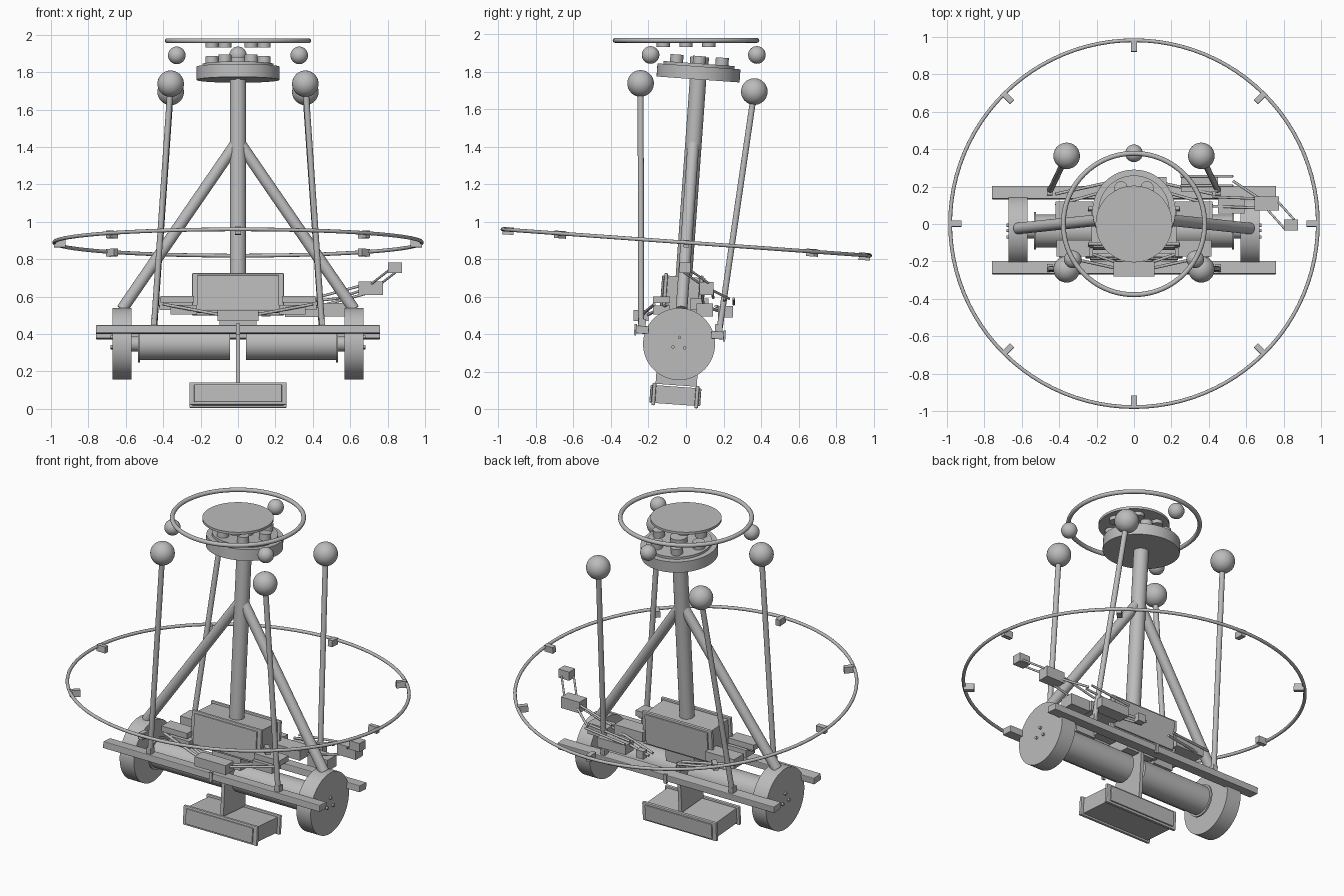
import bpy
from math import radians, cos, sin, pi
from mathutils import Matrix, Vector

cube = bpy.data.objects.get("Cube")
if cube:
    bpy.data.objects.remove(cube, do_unlink=True)

grey = bpy.data.materials.new("plain_grey")
grey.use_nodes = True
grey.diffuse_color = (0.5, 0.5, 0.5, 1)
grey.node_tree.nodes["Principled BSDF"].inputs["Base Color"].default_value = (0.5, 0.5, 0.5, 1)

WORLD = Matrix.Identity(4)
# The whole chassis leans back about the wheel axle
LEAN = Matrix.Translation((0, -0.037, 0.348)) @ Matrix.Rotation(radians(-4.1), 4, 'X')


def finish(name, matrix, smooth=True):
    ob = bpy.context.object
    ob.name = name
    ob.data.materials.append(grey)
    if smooth:
        bpy.ops.object.shade_smooth_by_angle(angle=radians(35))
    ob.matrix_world = matrix
    return ob


def box(name, at, size, frame=LEAN, turn=0, bevel=0):
    bpy.ops.mesh.primitive_cube_add(size=1)
    bpy.context.object.data.transform(Matrix.Diagonal((*size, 1)))
    ob = finish(name, frame @ Matrix.Translation(at) @ Matrix.Rotation(turn, 4, 'Z'), False)
    if bevel:
        mod = ob.modifiers.new("rounded_edges", 'BEVEL')
        mod.width = bevel
        mod.segments = 2
    return ob


def rod(name, a, b, radius, frame=LEAN, sides=24):
    a, b = Vector(a), Vector(b)
    bpy.ops.mesh.primitive_cylinder_add(radius=radius, depth=(b - a).length, vertices=sides)
    spin = (b - a).to_track_quat('Z', 'Y').to_matrix().to_4x4()
    return finish(name, frame @ Matrix.Translation((a + b) / 2) @ spin)


def ball(name, at, radius, frame=LEAN):
    bpy.ops.mesh.primitive_uv_sphere_add(radius=radius, segments=32, ring_count=16)
    return finish(name, frame @ Matrix.Translation(at))


def hoop(name, at, radius, thickness, frame=LEAN):
    bpy.ops.mesh.primitive_torus_add(major_radius=radius, minor_radius=thickness,
                                     major_segments=96, minor_segments=12)
    return finish(name, frame @ Matrix.Translation(at))


# Wheels, motors, struts and marker masts, left and right
for side, s in (("left", 1), ("right", -1)):
    rod(f"{side}_wheel", (s * 0.57, 0, 0), (s * 0.67, 0, 0), 0.192, sides=64)
    rod(f"{side}_motor", (s * 0.043, 0, 0), (s * 0.53, 0, 0), 0.088, sides=48)
    rod(f"{side}_motor_flange", (s * 0.525, 0, 0), (s * 0.535, 0, 0), 0.1, sides=48)
    rod(f"{side}_axle", (s * 0.53, 0, 0), (s * 0.57, 0, 0), 0.04)
    for k in range(3):
        a = pi / 2 + k * 2 * pi / 3
        y, z = 0.036 * cos(a), 0.036 * sin(a)
        rod(f"{side}_wheel_bolt_{k}", (s * 0.66, y, z), (s * 0.681, y, z), 0.009, sides=12)
    rod(f"{side}_strut", (0, 0, 1.09), (s * 0.62, 0, 0.185), 0.031)
    for end, e in (("front", -1), ("back", 1)):
        foot, tip = (s * 0.45, e * 0.208, 0.07), (s * 0.36, e * 0.304, 1.372)
        rod(f"{end}_{side}_mast", foot, tip, 0.016)
        ball(f"{end}_{side}_mast_ball", tip, 0.071)
        box(f"{end}_{side}_mast_foot", (s * 0.45, e * 0.205, 0.1), (0.03, 0.04, 0.04))

# Bumper rails
for end, e in (("front", -1), ("back", 1)):
    box(f"{end}_rail", (0, e * 0.201, 0.062), (1.52, 0.07, 0.042), bevel=0.004)
    box(f"{end}_rail_clip", (0, e * 0.238, 0.06), (0.02, 0.012, 0.06))

# Hanging battery and central electronics, both sandwiched between plates
box("keel_plate", (0, 0, -0.06), (0.022, 0.22, 0.32))
box("keel_top_block", (0, 0, 0.12), (0.2, 0.18, 0.08))
for name, z, w, d, h in (("battery", -0.275, 0.52, 0.27, 0.12), ("electronics", 0.265, 0.49, 0.23, 0.215)):
    box(f"{name}_core", (0, 0, z), (w - 0.035, d - 0.05, h - 0.025))
    for end, e in (("front", -1), ("back", 1)):
        box(f"{name}_{end}_plate", (0, e * (d / 2 - 0.02), z), (w, 0.02, h), bevel=0.006)
        box(f"{name}_{end}_cover", (0, e * (d / 2 - 0.005), z), (w - 0.05, 0.012, h - 0.025), bevel=0.005)

# Central post and the tilted lower head
rod("post", (0, 0, 0.15), (0, 0, 1.43), 0.044, sides=32)
rod("lower_head", (0, 0, 1.415), (0, 0, 1.485), 0.222, sides=64)
rod("lower_head_step", (0, 0, 1.485), (0, 0, 1.5), 0.19, sides=64)
rod("lower_head_hub", (0, 0, 1.5), (0, 0, 1.535), 0.05)

# Level upper platform, its ring and three marker balls
rod("upper_platform", (0, 0, 1.955), (0, 0, 1.97), 0.205, WORLD, 64)
hoop("upper_ring", (0, 0, 1.968), 0.378, 0.013, WORLD)
for k in range(6):
    x, y = 0.14 * cos(k * pi / 3), 0.14 * sin(k * pi / 3)
    rod(f"upper_joint_{k}", (x, y, 1.932), (x, y, 1.957), 0.035, WORLD)
    rod(f"lower_joint_{k}", (x, y, 1.495), (x, y, 1.54), 0.035)
for k in range(3):
    a = pi / 2 + k * 2 * pi / 3
    ball(f"head_ball_{k}", (0.378 * cos(a), 0.378 * sin(a), 1.89), 0.047, WORLD)

# Large guard ring with sensor tabs on the inside
hoop("guard_ring", (0, 0, 0.543), 0.983, 0.01)
for k in range(8):
    a = k * pi / 4
    box(f"sensor_{k}", (0.953 * cos(a), 0.953 * sin(a), 0.537), (0.06, 0.03, 0.04), turn=a)

# Folded arms beside the electronics
for side, s in (("left", 1), ("right", -1)):
    box(f"{side}_shoulder_top", (s * 0.325, -0.13, 0.585), (0.18, 0.09, 0.035), WORLD)
    box(f"{side}_shoulder_base", (s * 0.29, -0.13, 0.53), (0.14, 0.09, 0.05), WORLD)
    box(f"{side}_back_module", (s * 0.32, 0.07, 0.56), (0.2, 0.1, 0.06), WORLD)
    for k in (0, 1):
        rod(f"{side}_front_link_{k}", (s * 0.4, -0.1 - 0.07 * k, 0.56), (s * 0.08, -0.21 - 0.03 * k, 0.5), 0.008, WORLD, 12)
        rod(f"{side}_back_link_{k}", (s * 0.42, 0.1 + 0.06 * k, 0.55), (s * 0.1, 0.19 + 0.04 * k, 0.52), 0.008, WORLD, 12)
box("front_gripper", (0, -0.24, 0.5), (0.22, 0.08, 0.06), WORLD)
box("back_elbow", (0.35, 0.21, 0.52), (0.2, 0.08, 0.06), WORLD)
box("back_wrist", (0.15, 0.23, 0.52), (0.05, 0.04, 0.05), WORLD)

# Raised arm reaching out to the left
box("arm_base", (0.52, 0.1, 0.53), (0.14, 0.09, 0.07), WORLD)
box("arm_elbow", (0.71, 0.11, 0.645), (0.13, 0.075, 0.07), WORLD)
box("arm_hand", (0.84, -0.005, 0.755), (0.075, 0.06, 0.055), WORLD)
for k, d in enumerate((-0.025, 0.025)):
    rod(f"lower_link_{k}", (0.42, 0.12 + d, 0.57 + d), (0.68, 0.11 + d, 0.64 + d), 0.007, WORLD, 12)
    rod(f"rear_link_{k}", (0.25, 0.23 + d, 0.56), (0.53, 0.23 + d, 0.59), 0.007, WORLD, 12)
    rod(f"upper_link_{k}", (0.74 + d, 0.1 + d, 0.67), (0.83 + d, 0.0 + d, 0.74), 0.006, WORLD, 12)
rod("cross_link", (0.53, 0.23, 0.59), (0.68, 0.13, 0.64), 0.007, WORLD, 12)
